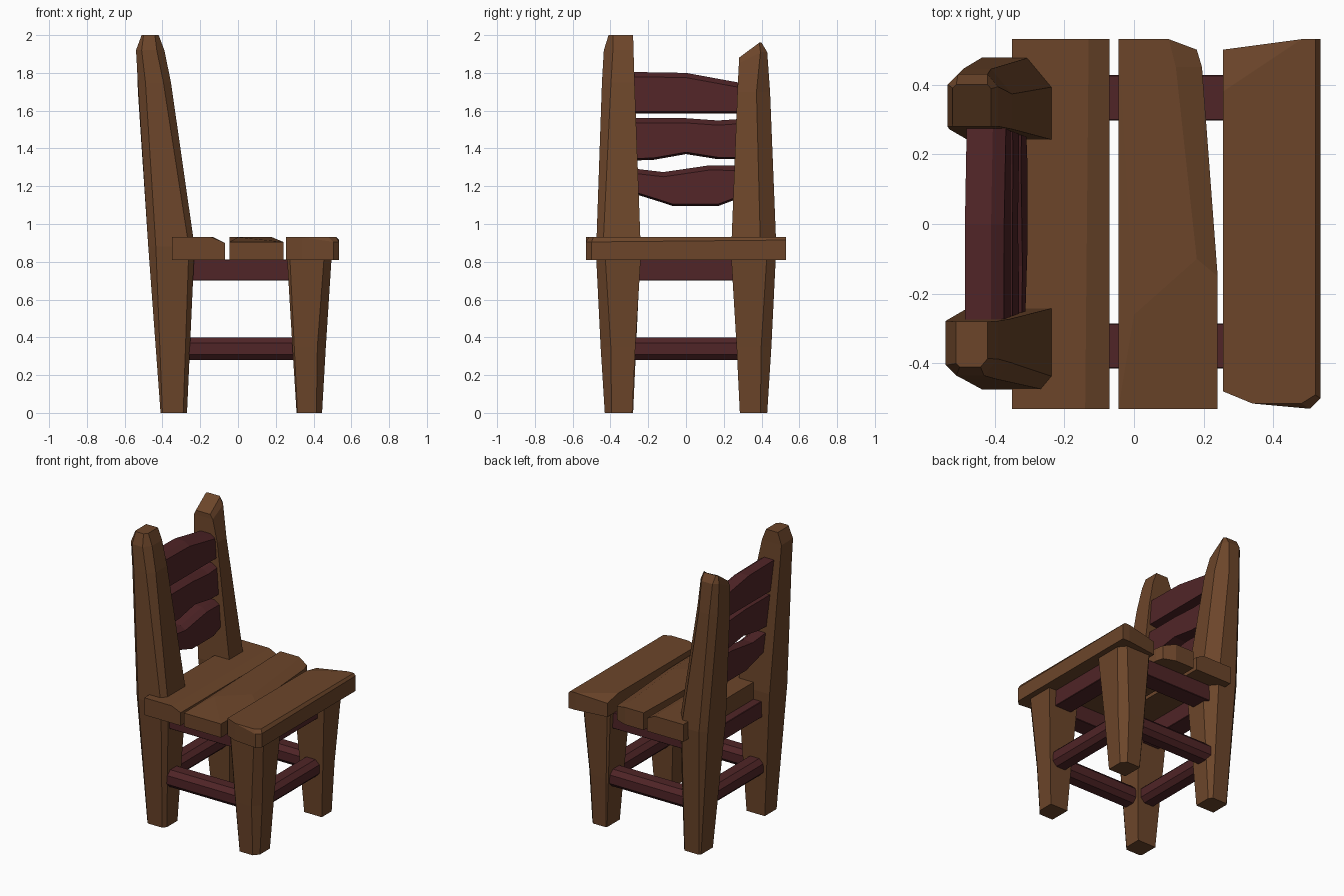
import bpy, bmesh

if "Cube" in bpy.data.objects:
    bpy.data.objects.remove(bpy.data.objects["Cube"])


def material(name, rgb):
    m = bpy.data.materials.new(name)
    m.diffuse_color = (*rgb, 1)
    m.use_nodes = True
    m.node_tree.nodes["Principled BSDF"].inputs["Base Color"].default_value = m.diffuse_color
    return m


BROWN = material("brown_wood", (0.15, 0.06, 0.023))
RED = material("dark_red_wood", (0.08, 0.018, 0.02))


def loft(name, rings, mat):
    """Skin a stack of equal-length rings and cap both ends."""
    bm = bmesh.new()
    vs = [[bm.verts.new(p) for p in r] for r in rings]
    n = len(rings[0])
    for a, b in zip(vs, vs[1:]):
        for i in range(n):
            j = (i + 1) % n
            bm.faces.new((a[i], a[j], b[j], b[i]))
    bm.faces.new(vs[0])
    bm.faces.new(vs[-1])
    bmesh.ops.remove_doubles(bm, verts=bm.verts, dist=0.0005)
    bmesh.ops.recalc_face_normals(bm, faces=bm.faces)
    me = bpy.data.meshes.new(name)
    bm.to_mesh(me)
    bm.free()
    me.materials.append(mat)
    ob = bpy.data.objects.new(name, me)
    bpy.context.collection.objects.link(ob)
    return ob


def leg_ring(s, z, x0, x1, yi, yo, cf, cb, dz=0):
    """Leg section: outer corners cut by cf (front) and cb (back); dz lowers the inner side."""
    pts = [(x0, yi, z - dz), (x1, yi, z - dz), (x1, yo - cf * 1.2, z), (x1 - cf, yo, z),
           (x0 + cb, yo, z), (x0, yo - cb, z)]
    return [(x, s * y, h) for x, y, h in pts]


# Back posts: swell at the seat, taper and lean back above it
loft("back_post_right", [leg_ring(-1, *r) for r in (
    (0, -.41, -.27, .28, .42, .02, .01),
    (.88, -.475, -.23, .24, .475, .03, .04),
    (1.75, -.53, -.355, .272, .445, .04, .04),
    (1.92, -.54, -.39, .278, .435, .04, .03),
    (2.0, -.51, -.42, .28, .41, .02, .01))], BROWN)
loft("back_post_left", [leg_ring(1, *r) for r in (
    (0, -.41, -.27, .29, .43, .02, .01),
    (.88, -.475, -.23, .24, .478, .07, .04),
    (1.70, -.53, -.35, .272, .445, .06, .04),
    (1.91, -.535, -.39, .28, .43, .03, .03, .06),
    (1.96, -.52, -.41, .28, .40, .01, .01, .08))], BROWN)

# Front legs: taper towards the floor, outer front corner cut off
for s, side in ((-1, "right"), (1, "left")):
    loft("front_leg_" + side, [leg_ring(s, *r) for r in (
        (0, .31, .445, .285, .43, .03, .005),
        (.35, .288, .465, .268, .452, .045, .01),
        (.815, .26, .495, .24, .475, .04, .015))], BROWN)


def plank(name, outline, zmid, top):
    """Board with an outline, a rim height per corner and an inset flat top."""
    loft(name, [[(x, y, .81) for x, y in outline],
                [(x, y, z) for (x, y), z in zip(outline, zmid)],
                [(x, y, .93) for x, y in top]], BROWN)


# Three rough seat boards
plank("seat_board_back",
      [(-.35, -.53), (-.07, -.53), (-.07, .53), (-.35, .53)],
      [.93, .90, .90, .93],
      [(-.35, -.53), (-.14, -.53), (-.13, .53), (-.35, .53)])
plank("seat_board_middle",
      [(-.045, -.53), (.24, -.53), (.24, -.15), (.195, .45), (.18, .50), (.10, .53), (-.045, .53)],
      [.905, .905, .90, .90, .905, .93, .93],
      [(0, -.26), (0, -.26), (.18, -.1), (.12, .45), (.10, .53), (.10, .53), (-.045, .53)])
plank("seat_board_front",
      [(.255, -.48), (.34, -.515), (.505, -.53), (.535, -.50), (.535, .53), (.48, .53), (.255, .50)],
      [.93, .93, .905, .905, .915, .93, .905],
      [(.255, -.48), (.34, -.515), (.48, -.515), (.52, -.49), (.52, .53), (.48, .53), (.255, .38)])


def beam(name, along_x, ends, centre, z0, z1, c, w=.065):
    """Bar along x or y with its upper and lower edges cut by c."""
    sec = [(-w, z0 + c), (-w + c, z0), (w - c, z0), (w, z0 + c),
           (w, z1 - c), (w - c, z1), (c - w, z1), (-w, z1 - c)]
    rings = []
    for e in ends:
        rings.append([(e, centre + a, z) if along_x else (centre + a, e, z) for a, z in sec])
    loft(name, rings, RED)


# Aprons under the seat and stretchers near the floor, on all four sides
for label, z0, z1, c in (("apron", .70, .812, .003), ("stretcher", .28, .40, .03)):
    for y, side in ((-.35, "right"), (.362, "left")):
        beam(f"{side}_{label}", True, (-.28, .32), y, z0, z1, c)
    for x, side in ((-.345, "back"), (.375, "front")):
        beam(f"{side}_{label}", False, (-.29, .29), x, z0, z1, c)


def slat(name, stations):
    """Back slat from (y, bottom, top) stations, leaning with the posts."""
    rings = []
    for y, b, t in stations:
        def p(z, dx):
            return (-.36 - .10 * (z - 1.1) + dx, y, z)
        rings.append([p(b, -.055), p(b + .01, .055), p(t - .025, .055), p(t, .02), p(t, -.055)])
    loft(name, rings, RED)


# Three wavy back slats
slat("top_slat", [(-.30, 1.585, 1.805), (0, 1.585, 1.80), (.30, 1.585, 1.745)])
slat("middle_slat", [(-.30, 1.335, 1.56), (-.17, 1.34, 1.56), (0, 1.37, 1.56),
                     (.17, 1.343, 1.548), (.30, 1.343, 1.557)])
slat("bottom_slat", [(-.29, 1.165, 1.295), (-.12, 1.112, 1.275), (-.07, 1.095, 1.282),
                     (.12, 1.095, 1.31), (.17, 1.095, 1.31), (.29, 1.14, 1.308)])
